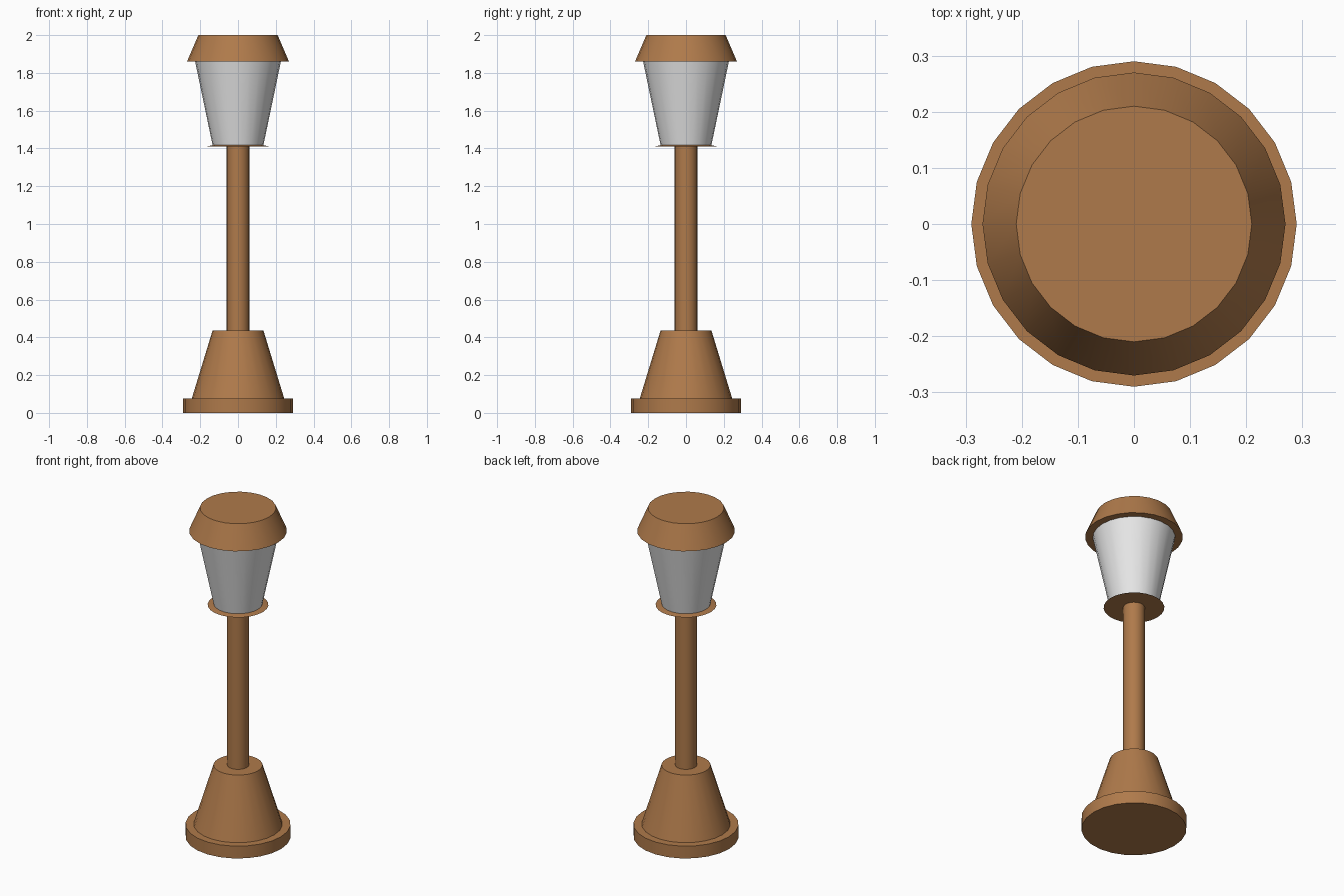
import bpy
import math

cube = bpy.data.objects.get("Cube")
if cube:
    bpy.data.objects.remove(cube, do_unlink=True)


def make_material(name, rgb):
    mat = bpy.data.materials.new(name)
    mat.use_nodes = True
    color = (*rgb, 1.0)
    mat.diffuse_color = color
    mat.node_tree.nodes["Principled BSDF"].inputs["Base Color"].default_value = color
    return mat


def frustum(name, r_bottom, r_top, z_bottom, z_top, mat):
    """Closed 24-sided round part between two heights, with a corner on each axis."""
    bpy.ops.mesh.primitive_cone_add(
        vertices=24, radius1=r_bottom, radius2=r_top, depth=z_top - z_bottom,
        location=(0, 0, (z_bottom + z_top) / 2))
    obj = bpy.context.object
    obj.name = name
    obj.data.materials.append(mat)
    bpy.ops.object.shade_smooth_by_angle(angle=math.radians(30))
    return obj


wood = make_material("warm brown", (0.43, 0.195, 0.07))
glass = make_material("pale lamp grey", (0.8, 0.8, 0.8))

# Foot and post
frustum("base_disc", 0.29, 0.29, 0.0, 0.075, wood)
frustum("base_cone", 0.245, 0.135, 0.075, 0.435, wood)
frustum("post", 0.06, 0.06, 0.435, 1.41, wood)

# Lantern: thin tapered collar, flared shade and cap
frustum("collar", 0.168, 0.13, 1.41, 1.418, wood)
frustum("lamp_shade", 0.134, 0.227, 1.415, 1.86, glass)
frustum("cap", 0.27, 0.21, 1.86, 2.0, wood)
